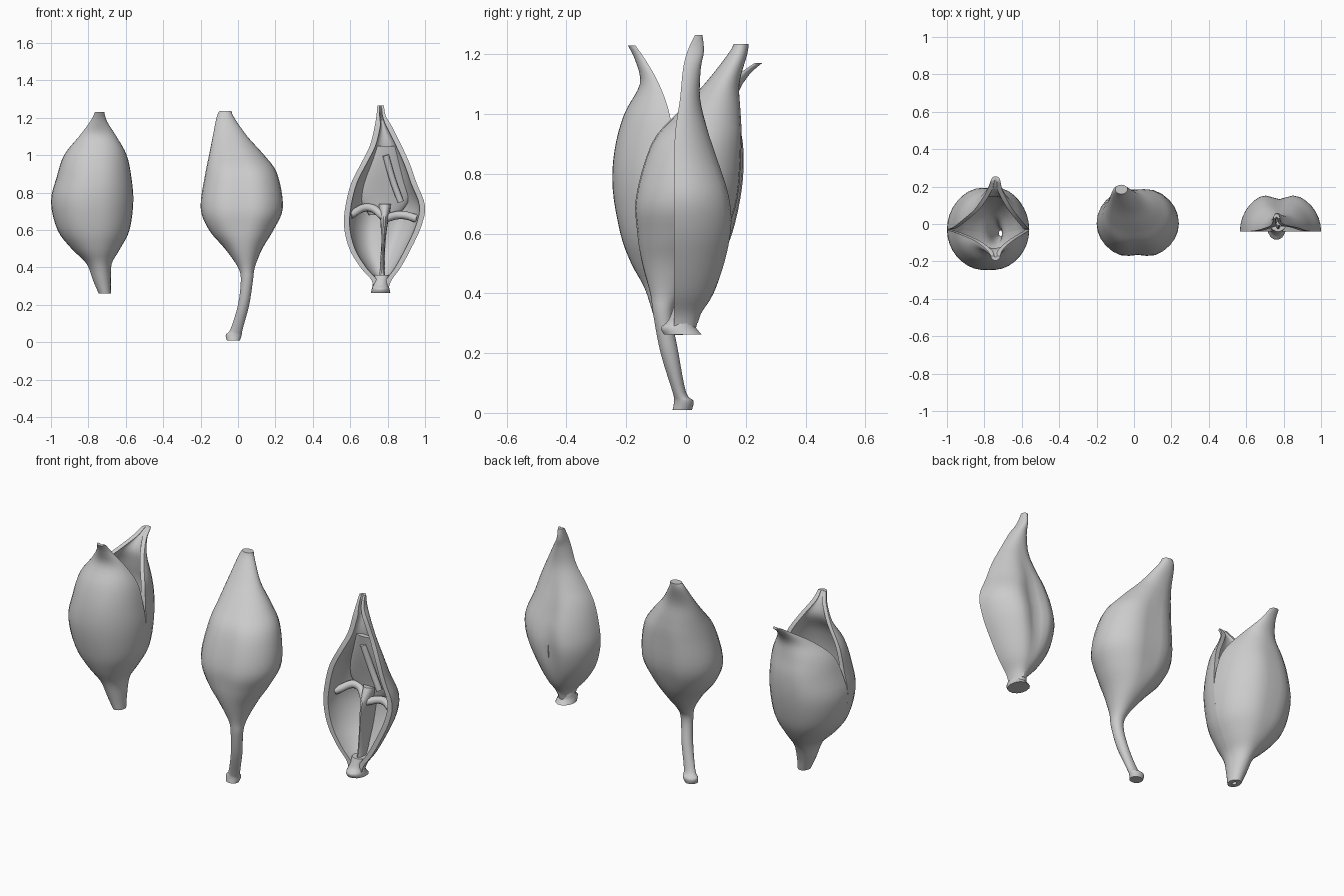
import bpy
import bmesh
import math
from mathutils import Vector

cube = bpy.data.objects.get("Cube")
if cube:
    bpy.data.objects.remove(cube, do_unlink=True)

grey = bpy.data.materials.new("pod grey")
grey.use_nodes = True
colour = (0.6, 0.6, 0.6, 1)
grey.diffuse_color = colour
grey.node_tree.nodes["Principled BSDF"].inputs["Base Color"].default_value = colour


def finish(obj):
    """Give an object its colour and smooth shading."""
    obj.data.materials.append(grey)
    bpy.ops.object.select_all(action="DESELECT")
    obj.select_set(True)
    bpy.context.view_layer.objects.active = obj
    bpy.ops.object.shade_smooth_by_angle(angle=math.radians(50))


def smooth_stations(rows, steps=4):
    """Pass a smooth curve through the cross-section stations."""
    result = []
    for i in range(len(rows) - 1):
        a, b = rows[max(i - 1, 0)], rows[i]
        c, d = rows[i + 1], rows[min(i + 2, len(rows) - 1)]
        for s in range(steps):
            t = s / steps
            result.append([
                q + t * (r - p) / 2 + t * t * (p - 2.5 * q + 2 * r - w / 2)
                + t ** 3 * (1.5 * (q - r) + (w - p) / 2)
                for p, q, r, w in zip(a, b, c, d)])
    result.append(rows[-1])
    return result


def skin(name, loops):
    """Join closed loops of equal length and cap both ends."""
    bm = bmesh.new()
    rings = [[bm.verts.new(p) for p in loop] for loop in loops]
    n = len(rings[0])
    for low, high in zip(rings, rings[1:]):
        for i in range(n):
            j = (i + 1) % n
            bm.faces.new((low[i], low[j], high[j], high[i]))
    bm.faces.new(rings[0])
    bm.faces.new(rings[-1])
    bmesh.ops.recalc_face_normals(bm, faces=bm.faces)
    mesh = bpy.data.meshes.new(name)
    bm.to_mesh(mesh)
    bm.free()
    obj = bpy.data.objects.new(name, mesh)
    bpy.context.collection.objects.link(obj)
    finish(obj)
    return obj


def lobed(angle, groove, width):
    """Radius factor with a crease at the front and the back."""
    crease = math.exp(-(math.cos(angle) / 0.3) ** 2)
    return 1 - groove * crease * min(width / 0.2, 1) ** 2


def solid(name, rows, groove=0.0, sides=28):
    """Closed body; stations are height, x range, y range."""
    loops = []
    for z, x0, x1, y0, y1 in smooth_stations(rows):
        cx, cy, rx, ry = (x0 + x1) / 2, (y0 + y1) / 2, (x1 - x0) / 2, (y1 - y0) / 2
        loop = []
        for i in range(sides):
            a = math.tau * i / sides
            k = lobed(a, groove, rx)
            loop.append((cx + rx * math.cos(a), cy + ry * k * math.sin(a), z))
        loops.append(loop)
    return skin(name, loops)


def half_shell(name, rows, groove, wall, segments=18):
    """Hollow half pod; stations are height, x range, rim y, outer y."""
    loops = []
    for z, x0, x1, rim, out in smooth_stations(rows):
        cx, rx, ry = (x0 + x1) / 2, (x1 - x0) / 2, out - rim
        outer, inner = [], []
        for i in range(segments + 1):
            a = math.pi * i / segments
            k = lobed(a, groove, rx)
            ix = max(rx - wall, rx * 0.3)
            iy = math.copysign(max(abs(ry) - wall, abs(ry) * 0.3), ry)
            outer.append((cx + rx * math.cos(a), rim + ry * k * math.sin(a), z))
            inner.append((cx + ix * math.cos(a), rim + iy * k * math.sin(a), z))
        loops.append(outer + inner[::-1])
    return skin(name, loops)


def ridge(name, points, radius):
    """Rounded rib along a curve."""
    data = bpy.data.curves.new(name, "CURVE")
    data.dimensions = "3D"
    data.bevel_depth = radius
    data.bevel_resolution = 2
    data.use_fill_caps = True
    spline = data.splines.new("BEZIER")
    spline.bezier_points.add(len(points) - 1)
    for knot, p in zip(spline.bezier_points, points):
        knot.co = Vector(p)
        knot.handle_left_type = knot.handle_right_type = "AUTO"
    obj = bpy.data.objects.new(name, data)
    bpy.context.collection.objects.link(obj)
    bpy.ops.object.select_all(action="DESELECT")
    obj.select_set(True)
    bpy.context.view_layer.objects.active = obj
    bpy.ops.object.convert(target="MESH")
    finish(bpy.context.object)


# Closed pod with its long bent stem
solid("closed_pod", [
    (0.01, -0.06, 0.01, -0.045, 0.02),
    (0.04, -0.065, 0.02, -0.04, 0.025),
    (0.07, -0.04, 0.025, -0.045, 0.0),
    (0.2, 0.0, 0.06, -0.085, -0.025),
    (0.33, 0.015, 0.08, -0.11, -0.045),
    (0.4, 0.0, 0.09, -0.12, -0.01),
    (0.5, -0.07, 0.13, -0.15, 0.08),
    (0.6, -0.155, 0.19, -0.175, 0.145),
    (0.72, -0.2, 0.24, -0.185, 0.19),
    (0.9, -0.175, 0.21, -0.13, 0.2),
    (1.0, -0.155, 0.14, -0.04, 0.19),
    (1.1, -0.135, 0.05, 0.06, 0.18),
    (1.2, -0.115, -0.02, 0.14, 0.205),
    (1.235, -0.1, -0.035, 0.16, 0.21),
], groove=0.12)

# Split pod: height, x range, front outer, front rim, back rim, back outer
split = [
    (0.26, -0.745, -0.68, -0.09, -0.05, -0.05, -0.01),
    (0.33, -0.775, -0.68, -0.11, -0.05, -0.05, 0.01),
    (0.42, -0.81, -0.675, -0.14, -0.05, -0.05, 0.05),
    (0.5, -0.89, -0.63, -0.185, -0.04, -0.04, 0.11),
    (0.6, -0.965, -0.58, -0.225, -0.03, -0.03, 0.165),
    (0.75, -1.0, -0.56, -0.252, -0.03, -0.03, 0.2),
    (0.88, -0.97, -0.57, -0.245, -0.04, -0.02, 0.205),
    (1.0, -0.93, -0.595, -0.21, -0.055, 0.01, 0.185),
    (1.1, -0.85, -0.65, -0.155, -0.09, 0.08, 0.175),
    (1.18, -0.79, -0.7, -0.17, -0.135, 0.17, 0.21),
    (1.23, -0.765, -0.715, -0.195, -0.17, 0.23, 0.255),
]
half_shell("split_pod_front", [(z, a, b, rim, out) for z, a, b, out, rim, _, _ in split],
           groove=0.03, wall=0.025)
half_shell("split_pod_back",
           [(min(z, 0.9 + (z - 0.9) * 0.82), a, b, rim, out)
            for z, a, b, _, _, rim, out in split],
           groove=0.06, wall=0.025)

# Halved pod with its open side to the front
half_shell("halved_pod", [
    (0.27, 0.725, 0.8, -0.04, 0.03),
    (0.33, 0.715, 0.82, -0.04, 0.05),
    (0.4, 0.655, 0.87, -0.04, 0.1),
    (0.5, 0.595, 0.925, -0.04, 0.145),
    (0.62, 0.567, 0.98, -0.04, 0.175),
    (0.73, 0.575, 1.0, -0.04, 0.165),
    (0.85, 0.605, 0.955, -0.04, 0.12),
    (0.95, 0.655, 0.92, -0.035, 0.08),
    (1.05, 0.705, 0.875, -0.02, 0.05),
    (1.15, 0.73, 0.825, -0.01, 0.05),
    (1.21, 0.74, 0.79, 0.005, 0.06),
    (1.265, 0.745, 0.78, 0.03, 0.055),
], groove=0.2, wall=0.03)

# Cut stem stub under the halved pod
solid("stem_stub", [
    (0.262, 0.71, 0.815, -0.075, 0.055),
    (0.285, 0.715, 0.81, -0.085, 0.035),
    (0.31, 0.72, 0.805, -0.06, 0.03),
    (0.36, 0.73, 0.81, -0.04, 0.03),
], sides=14)

# Inner wall between the two lower chambers
solid("chamber_wall", [
    (0.3, 0.75, 0.79, -0.035, 0.04),
    (0.42, 0.76, 0.785, -0.02, 0.08),
    (0.55, 0.765, 0.79, -0.015, 0.13),
    (0.66, 0.76, 0.805, -0.01, 0.135),
    (0.74, 0.75, 0.82, 0.03, 0.12),
], sides=14)

# Fleshy lining of the upper chamber
solid("upper_lining", [
    (0.68, 0.7, 0.86, 0.07, 0.13),
    (0.78, 0.65, 0.92, 0.05, 0.11),
    (0.92, 0.69, 0.88, 0.015, 0.07),
    (1.05, 0.74, 0.85, -0.01, 0.035),
])

# Chamber roofs and lining folds
ridge("left_roof", [(0.78, 0.03, 0.66), (0.87, 0.06, 0.68), (0.96, 0.02, 0.66)], 0.022)
ridge("right_roof", [(0.78, 0.03, 0.67), (0.7, 0.07, 0.72), (0.6, 0.02, 0.68)], 0.022)
ridge("lining_fold", [(0.87, 0.03, 0.75), (0.83, 0.02, 0.86), (0.79, 0.0, 1.0)], 0.018)
